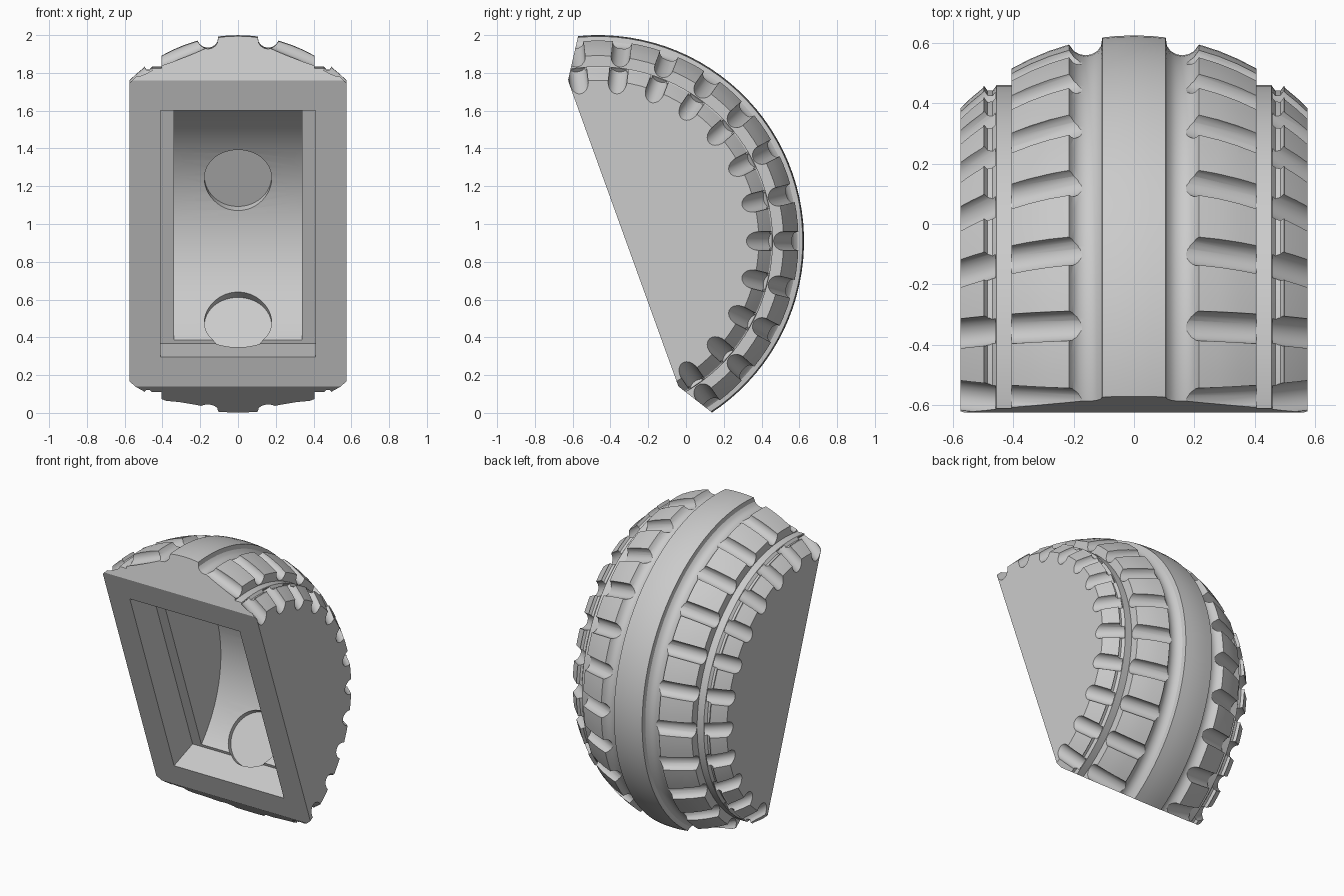
import bpy, bmesh
from math import sin, cos, pi, radians, sqrt, hypot
from mathutils import Vector, Matrix

if "Cube" in bpy.data.objects:
    bpy.data.objects.remove(bpy.data.objects["Cube"])

CY, CZ, R = -0.465, 0.91, 1.09      # wheel axis position and outer radius
PROFILE_R = 0.81                    # crown radius across the tread


def tread_r(x):
    return R - PROFILE_R + sqrt(PROFILE_R ** 2 - x * x)


def polar(r, a):
    return CY + r * cos(a), CZ + r * sin(a)


def make_object(name, bm, helper=False):
    bmesh.ops.recalc_face_normals(bm, faces=bm.faces)
    me = bpy.data.meshes.new(name)
    bm.to_mesh(me)
    bm.free()
    ob = bpy.data.objects.new(name, me)
    bpy.context.collection.objects.link(ob)
    ob.hide_render = helper
    return ob


def prism(name, yz, half_x):
    """Side-view outline extruded across x."""
    bm = bmesh.new()
    a = [bm.verts.new((-half_x, y, z)) for y, z in yz]
    b = [bm.verts.new((half_x, y, z)) for y, z in yz]
    bm.faces.new(a)
    bm.faces.new(b)
    n = len(yz)
    for i in range(n):
        bm.faces.new((a[i], a[(i + 1) % n], b[(i + 1) % n], b[i]))
    return make_object(name, bm, True)


def add_rod(bm, p, q, rad, segs):
    p, q = Vector(p), Vector(q)
    rot = (q - p).to_track_quat('Z', 'Y').to_matrix().to_4x4()
    bmesh.ops.create_cone(bm, cap_ends=True, segments=segs, radius1=rad, radius2=rad,
                          depth=(q - p).length, matrix=Matrix.Translation((p + q) / 2) @ rot)


def boolean(ob, cutter, op='DIFFERENCE'):
    m = ob.modifiers.new(cutter.name, 'BOOLEAN')
    m.object, m.operation, m.solver = cutter, op, 'EXACT'
    bpy.context.view_layer.objects.active = ob
    bpy.ops.object.modifier_apply(modifier=m.name)
    bpy.data.objects.remove(cutter)


# Tread profile: crown, round grooves, stepped shoulder groove
half = [(x, tread_r(x)) for x in (0.0, 0.055, 0.105)]
g0 = tread_r(0.16)
for i in range(1, 8):
    a = pi * i / 8
    half.append((0.16 - 0.055 * cos(a), g0 - 0.05 * sin(a)))
half += [(x, tread_r(x)) for x in (0.215, 0.28, 0.345, 0.405)]
half += [(0.405, 0.925), (0.455, 0.925), (0.468, 0.908), (0.485, 0.908), (0.497, 0.925)]
half += [(x, tread_r(x)) for x in (0.5, 0.54, 0.575)]
profile = [(-x, r) for x, r in reversed(half[1:])] + half

# Full wheel, revolved about the x axis
SEGS = 104
bm = bmesh.new()
rings = []
for i in range(SEGS):
    a = 2 * pi * (i + 0.5) / SEGS
    rings.append([bm.verts.new((x, *polar(r, a))) for x, r in profile])
for i in range(SEGS):
    s, t = rings[i], rings[(i + 1) % SEGS]
    for j in range(len(profile) - 1):
        bm.faces.new((s[j], s[j + 1], t[j + 1], t[j]))
bm.faces.new([ring[0] for ring in rings])
bm.faces.new([ring[-1] for ring in rings])
wheel = make_object("wheel_segment", bm)

# Cross grooves along the tread, on both sides
bm = bmesh.new()
for k in range(-6, 9):
    a = 2 * pi * k / 26
    for side in (-1, 1):
        for x0, x1, u, v in ((0.22, 0.40, 0.19, 0.43), (0.50, 0.57, 0.475, 0.65)):
            r0, r1 = tread_r(x0), tread_r(x1)
            s = (r1 - r0) / (x1 - x0)
            add_rod(bm, (side * u, *polar(r0 + s * (u - x0), a)),
                    (side * v, *polar(r0 + s * (v - x0), a)), 0.05, 20)
boolean(wheel, make_object("cross_grooves", bm, True))

# Trim to the cut segment with a flat front and two sloping ends
boolean(wheel, prism("trim", [(-0.625, 1.76), (-0.04, 0.14), (0.32, -0.14), (0.5, -0.28),
                              (1, -0.28), (1, 2.3), (-0.501, 2.3)], 1.0), 'INTERSECT')

# Rectangular recess in the flat front
ln = hypot(0.585, 1.62)
ny, nz = 1.62 / ln, 0.585 / ln


def front(z, d):
    y = -0.04 - (z - 0.14) * 0.585 / 1.62
    return y + ny * d, z + nz * d


boolean(wheel, prism("recess", [front(0.295, -0.1), front(0.295, 0.21),
                                front(1.6, 0.21), front(1.6, -0.1)], 0.41))

# Curved cavity behind it
CAV = 0.768
arc = [polar(CAV, radians(-45.5 + 130 * i / 36)) for i in range(37)]
boolean(wheel, prism("cavity", arc, 0.34))

# Shallow round pockets in the cavity wall
bm = bmesh.new()
for deg in (25.5, -34):
    a = radians(deg)
    add_rod(bm, (0, *polar(0.6, a)), (0, *polar(CAV + 0.03, a)), 0.178, 48)
boolean(wheel, make_object("round_pockets", bm, True))

wheel.select_set(True)
bpy.context.view_layer.objects.active = wheel
bpy.ops.object.shade_smooth_by_angle(angle=radians(25))
